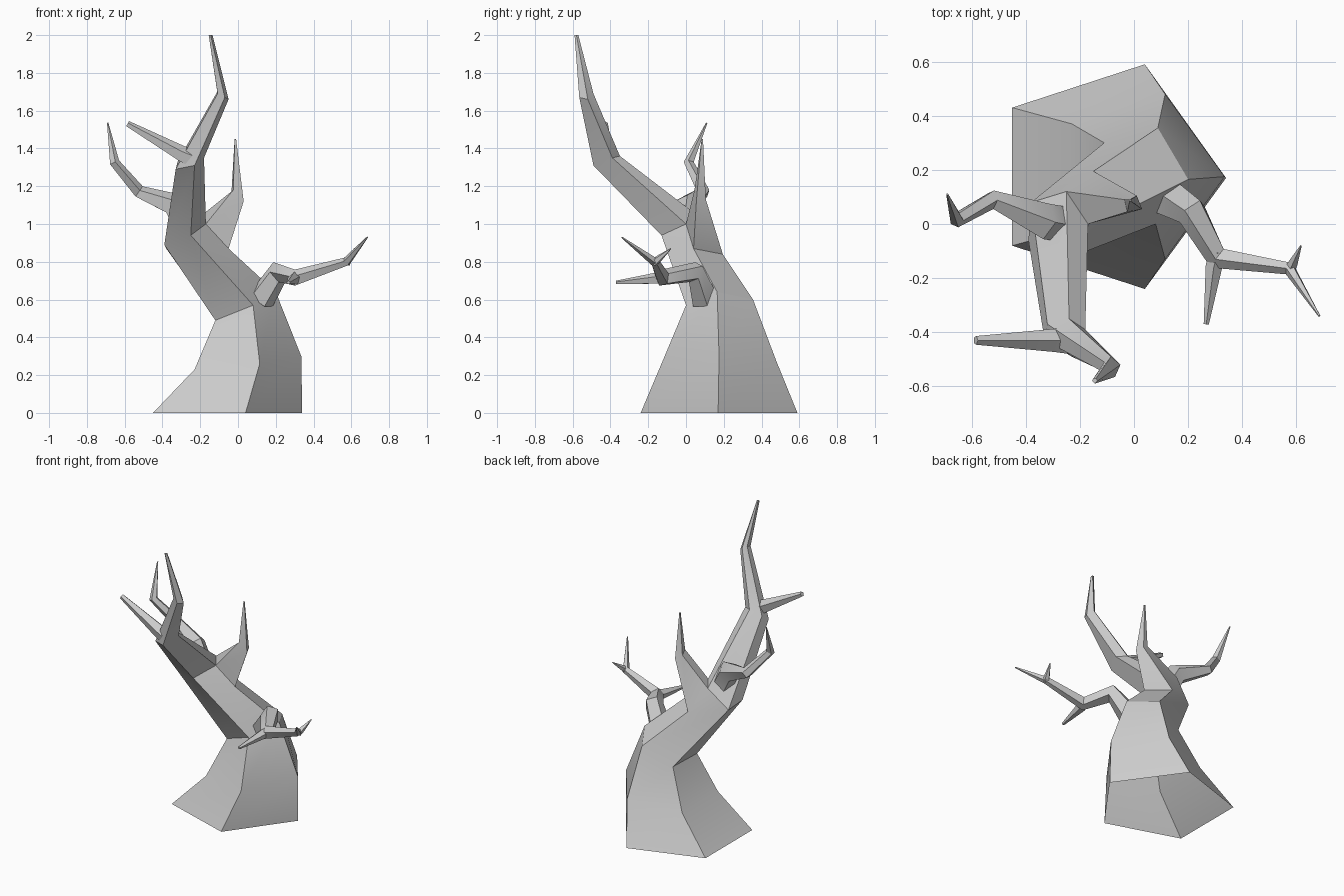
import bpy, bmesh, math
from mathutils import Vector

if "Cube" in bpy.data.objects:
    bpy.data.objects.remove(bpy.data.objects["Cube"])


def finish(name, bm):
    bmesh.ops.recalc_face_normals(bm, faces=bm.faces[:])
    mesh = bpy.data.meshes.new(name)
    bm.to_mesh(mesh)
    bm.free()
    ob = bpy.data.objects.new(name, mesh)
    bpy.context.collection.objects.link(ob)
    bpy.ops.object.select_all(action='DESELECT')
    ob.select_set(True)
    bpy.context.view_layer.objects.active = ob
    bpy.ops.object.shade_smooth_by_angle(angle=math.radians(32))
    return ob


def bridge(bm, a, b):
    n = len(a)
    for i in range(n):
        bm.faces.new((a[i], a[(i + 1) % n], b[(i + 1) % n], b[i]))


def ring(bm, pts):
    return [bm.verts.new(p) for p in pts]


def branch(name, path, sides=5):
    """Tapered low-poly limb along (x, y, z, radius) points."""
    bm = bmesh.new()
    pts = [Vector(p[:3]) for p in path]
    side, prev, last = None, None, len(pts) - 1
    for i, p in enumerate(pts):
        d = Vector()
        if i > 0:
            d += (p - pts[i - 1]).normalized()
        if i < last:
            d += (pts[i + 1] - p).normalized()
        d.normalize()
        if side is None:
            side = Vector((0, 0, 1)) if abs(d.z) < 0.9 else Vector((1, 0, 0))
        side = (side - d * side.dot(d)).normalized()
        up = d.cross(side)
        r = path[i][3]
        cur = ring(bm, [p + r * (side * math.cos(t) + up * math.sin(t))
                        for t in (2 * math.pi * k / sides for k in range(sides))])
        if prev:
            bridge(bm, prev, cur)
        prev = cur
    bm.faces.new(prev)
    return finish(name, bm)


# Trunk: five-sided rings, open underneath, leaning to the front left
bm = bmesh.new()
rings = [ring(bm, r) for r in (
    [(.04, -.24, 0), (.34, .17, 0), (.04, .59, 0), (-.45, .43, 0), (-.45, -.08, 0)],
    [(.115, -.13, .26), (.335, .175, .30), (.115, .48, .27), (-.23, .37, .23), (-.23, -.02, .23)],
    [(.08, 0, .57), (.20, .165, .64), (.088, .355, .60), (-.11, .30, .49), (-.12, .05, .49)],
    [(-.25, -.13, .94), (-.05, .04, .87), (-.15, .195, .84), (-.38, .08, .87), (-.39, -.06, .89)])]
for a, b in zip(rings, rings[1:]):
    bridge(bm, a, b)

# Crotch where the trunk splits into main limb and rear spike
A, B, C, D, E = rings[-1]
G, H = ring(bm, [(-.17, 0, 1.0), (-.25, .12, 1.0)])
bm.faces.new((A, B, G))
bm.faces.new((C, D, H))

# Main limb
prev = [A, G, H, D, E]
for pts in (
    [(-.23, -.49, 1.31), (-.18, -.39, 1.35), (-.24, -.35, 1.36), (-.32, -.37, 1.33), (-.33, -.43, 1.29)],
    [(-.07, -.565, 1.67), (-.05, -.52, 1.66), (-.085, -.49, 1.69), (-.11, -.51, 1.70), (-.108, -.55, 1.69)],
    [(-.145, -.59, 2), (-.135, -.58, 2), (-.14, -.57, 2), (-.15, -.57, 2), (-.155, -.58, 2)]):
    cur = ring(bm, pts)
    bridge(bm, prev, cur)
    prev = cur
bm.faces.new(prev)

# Rear spike
prev = [B, C, H, G]
for pts in (
    [(.03, .055, 1.12), (.01, .105, 1.13), (-.035, .09, 1.16), (-.025, .045, 1.18)],
    [(-.01, .083, 1.45), (-.012, .09, 1.45), (-.018, .09, 1.45), (-.017, .083, 1.45)]):
    cur = ring(bm, pts)
    bridge(bm, prev, cur)
    prev = cur
bm.faces.new(prev)
finish("trunk", bm)

# Side branch on the main limb
branch("upper_side_branch", [(-.23, -.43, 1.34, .055), (-.30, -.43, 1.37, .045), (-.585, -.43, 1.53, .017)])

# Left branch
branch("left_branch", [(-.27, 0, .98, .07), (-.335, .01, 1.10, .07), (-.525, .09, 1.17, .036),
                       (-.655, .015, 1.325, .028), (-.69, .11, 1.535, .004)])

# Right branch with its two twigs
branch("right_branch", [(.12, .10, .60, .075), (.215, .045, .745, .06), (.31, -.125, .715, .045),
                        (.575, -.165, .80, .025), (.685, -.34, .93, .004)])
branch("right_lower_twig", [(.31, -.10, .72, .035), (.295, -.16, .71, .032), (.267, -.37, .69, .01)])
branch("right_end_twig", [(.575, -.17, .795, .022), (.59, -.14, .82, .018), (.617, -.08, .87, .003)])
